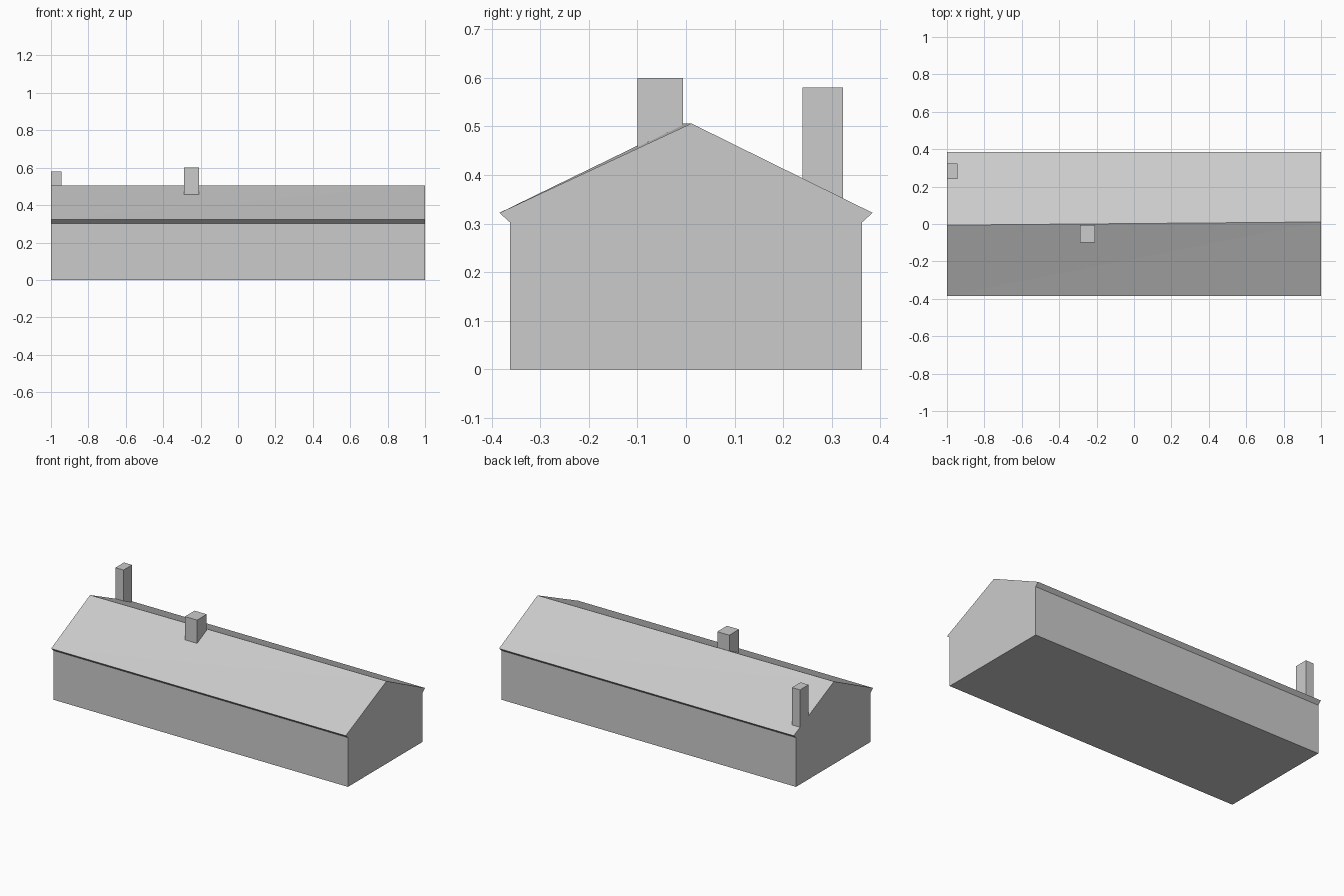
import bpy
import bmesh

cube = bpy.data.objects.get("Cube")
if cube:
    bpy.data.objects.remove(cube, do_unlink=True)

# Single plain grey for the whole building
grey = bpy.data.materials.new("plain grey")
grey.use_nodes = True
COLOUR = (0.6, 0.6, 0.6, 1.0)
grey.diffuse_color = COLOUR
grey.node_tree.nodes["Principled BSDF"].inputs["Base Color"].default_value = COLOUR

WALL_Y, WALL_Z = 0.362, 0.302
EAVE_Y, EAVE_Z = 0.384, 0.322
RIDGE_Z = 0.506


def finish(name, bm):
    bmesh.ops.recalc_face_normals(bm, faces=bm.faces[:])
    mesh = bpy.data.meshes.new(name)
    bm.to_mesh(mesh)
    bm.free()
    mesh.materials.append(grey)
    obj = bpy.data.objects.new(name, mesh)
    bpy.context.collection.objects.link(obj)
    return obj


def gable_profile(ridge_y):
    return [(-WALL_Y, 0), (WALL_Y, 0), (WALL_Y, WALL_Z), (EAVE_Y, EAVE_Z),
            (ridge_y, RIDGE_Z), (-EAVE_Y, EAVE_Z), (-WALL_Y, WALL_Z)]


def house_body():
    # Two gable ends joined by walls, eaves and a slightly skewed ridge
    bm = bmesh.new()
    left, right = [[bm.verts.new((x, y, z)) for y, z in gable_profile(ridge)]
                   for x, ridge in ((-1, -0.006), (1, 0.011))]
    bm.faces.new(left)
    bm.faces.new(right)
    count = len(left)
    for i in range(count):
        j = (i + 1) % count
        if i == 3:    # back roof slope
            bm.faces.new((left[i], left[j], right[i]))
            bm.faces.new((left[j], right[j], right[i]))
        elif i == 4:  # front roof slope
            bm.faces.new((left[i], left[j], right[i]))
            bm.faces.new((left[j], right[j], right[i]))
        else:
            bm.faces.new((left[i], left[j], right[j], right[i]))
    return finish("house_body", bm)


def chimney(name, x0, x1, y0, y1, top):
    # Square stack whose foot follows the roof slope, sunk in slightly
    bm = bmesh.new()
    bmesh.ops.create_cube(bm, size=1)
    pitch = (RIDGE_Z - EAVE_Z) / EAVE_Y
    for v in bm.verts:
        upper = v.co.z > 0
        v.co.x = x1 if v.co.x > 0 else x0
        v.co.y = y1 if v.co.y > 0 else y0
        v.co.z = top if upper else RIDGE_Z - pitch * abs(v.co.y) - 0.008
    return finish(name, bm)


house_body()
chimney("ridge_chimney", -0.29, -0.208, -0.1, -0.006, 0.6)
chimney("end_chimney", -1, -0.945, 0.24, 0.323, 0.58)
